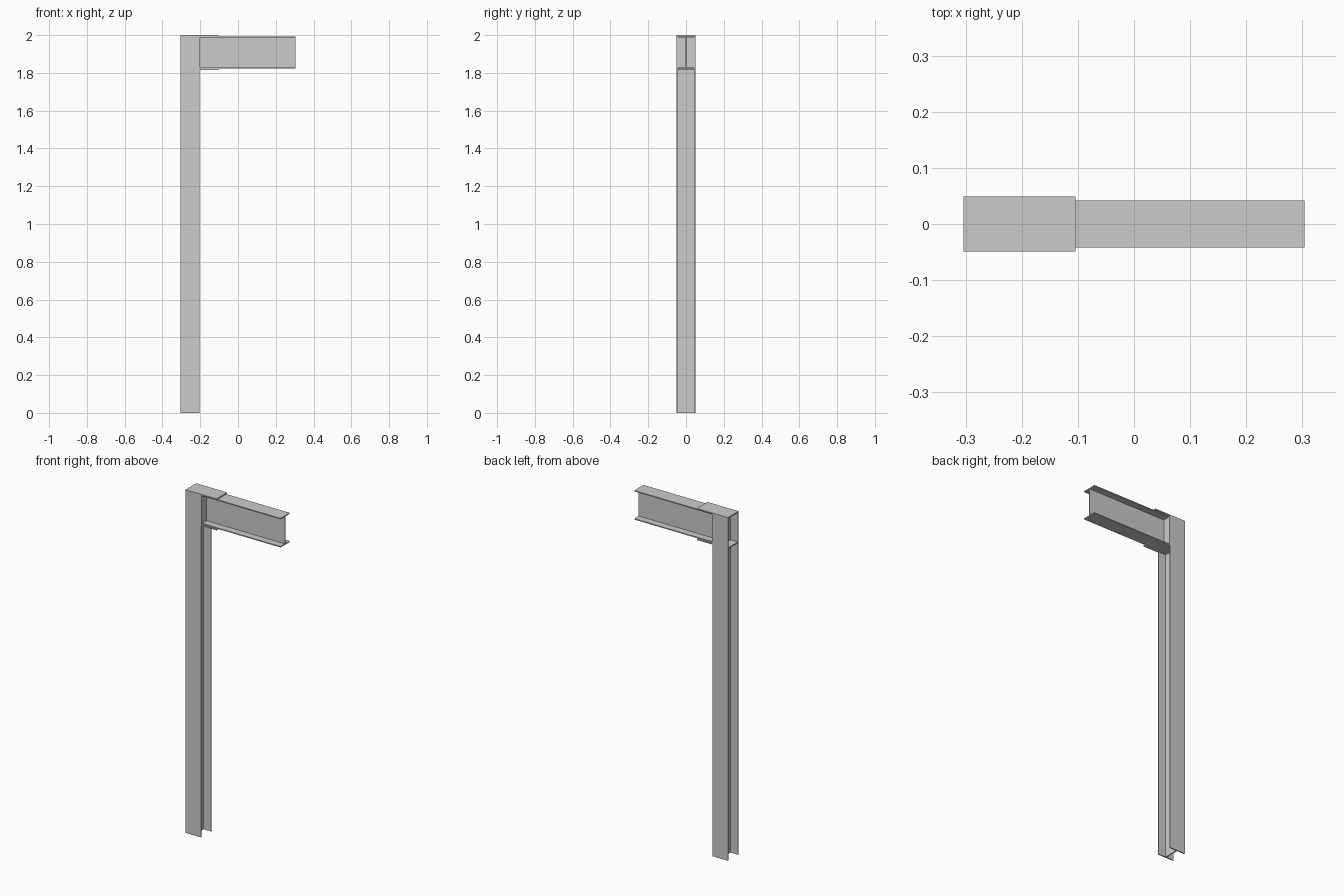
import bpy, bmesh
from mathutils import Vector

if "Cube" in bpy.data.objects:
    bpy.data.objects.remove(bpy.data.objects["Cube"])


def boxes(name, parts):
    """One object made of boxes given as (x0, x1, y0, y1, z0, z1)."""
    bm = bmesh.new()
    for x0, x1, y0, y1, z0, z1 in parts:
        cube = bmesh.ops.create_cube(bm, size=1)
        bmesh.ops.scale(bm, vec=(x1 - x0, y1 - y0, z1 - z0), verts=cube["verts"])
        mid = Vector((x0 + x1, y0 + y1, z0 + z1)) / 2
        bmesh.ops.translate(bm, vec=mid, verts=cube["verts"])
    mesh = bpy.data.meshes.new(name)
    bm.to_mesh(mesh)
    bm.free()
    bpy.context.collection.objects.link(bpy.data.objects.new(name, mesh))


def i_beam(name, points, start, end, place):
    """Extrude an I profile; points = (half width, half height, flange, half web)."""
    w, h, f, t = points
    half = [(w, -h), (w, -h + f), (t, -h + f), (t, h - f), (w, h - f), (w, h)]
    outline = half + [(-a, b) for a, b in reversed(half)]
    bm = bmesh.new()
    face = bm.faces.new([bm.verts.new(place(a, b, start)) for a, b in outline])
    ext = bmesh.ops.extrude_face_region(bm, geom=[face])
    verts = [g for g in ext["geom"] if isinstance(g, bmesh.types.BMVert)]
    shift = Vector(place(0, 0, end)) - Vector(place(0, 0, start))
    bmesh.ops.translate(bm, vec=shift, verts=verts)
    bmesh.ops.recalc_face_normals(bm, faces=bm.faces)
    mesh = bpy.data.meshes.new(name)
    bm.to_mesh(mesh)
    bm.free()
    bpy.context.collection.objects.link(bpy.data.objects.new(name, mesh))


LEFT, COL_R, PLATE_R, RIGHT = -0.304, -0.204, -0.104, 0.304
PLATE, COL_Y = 0.007, 0.049
BEAM_LOW, BEAM_HIGH = 1.823, 1.993

# Column: flanges face front and back
i_beam("column", (0.05, COL_Y, 0.006, 0.003), 0, BEAM_HIGH,
       lambda a, b, c: ((LEFT + COL_R) / 2 + a, b, c))

# Horizontal beam
beam_mid = (BEAM_LOW + BEAM_HIGH) / 2
i_beam("beam", (0.042, (BEAM_HIGH - BEAM_LOW) / 2, 0.006, 0.0025), COL_R, RIGHT,
       lambda a, b, c: (c, a, beam_mid + b))

# Cap plate over the column and beam
boxes("top_plate", [(LEFT, PLATE_R, -COL_Y, COL_Y, BEAM_HIGH, 2.0)])

# Bottom plate: seat under the beam plus stiffener between the column flanges
inner = COL_Y - 0.006
z0 = BEAM_LOW - PLATE
boxes("bottom_plate", [(COL_R, PLATE_R, -COL_Y, COL_Y, z0, BEAM_LOW),
                       (LEFT, COL_R, -inner, inner, z0, BEAM_LOW)])

# End plate closing the column behind the beam
boxes("end_plate", [(COL_R - 0.003, COL_R + 0.003, -COL_Y, COL_Y, BEAM_LOW, BEAM_HIGH)])
